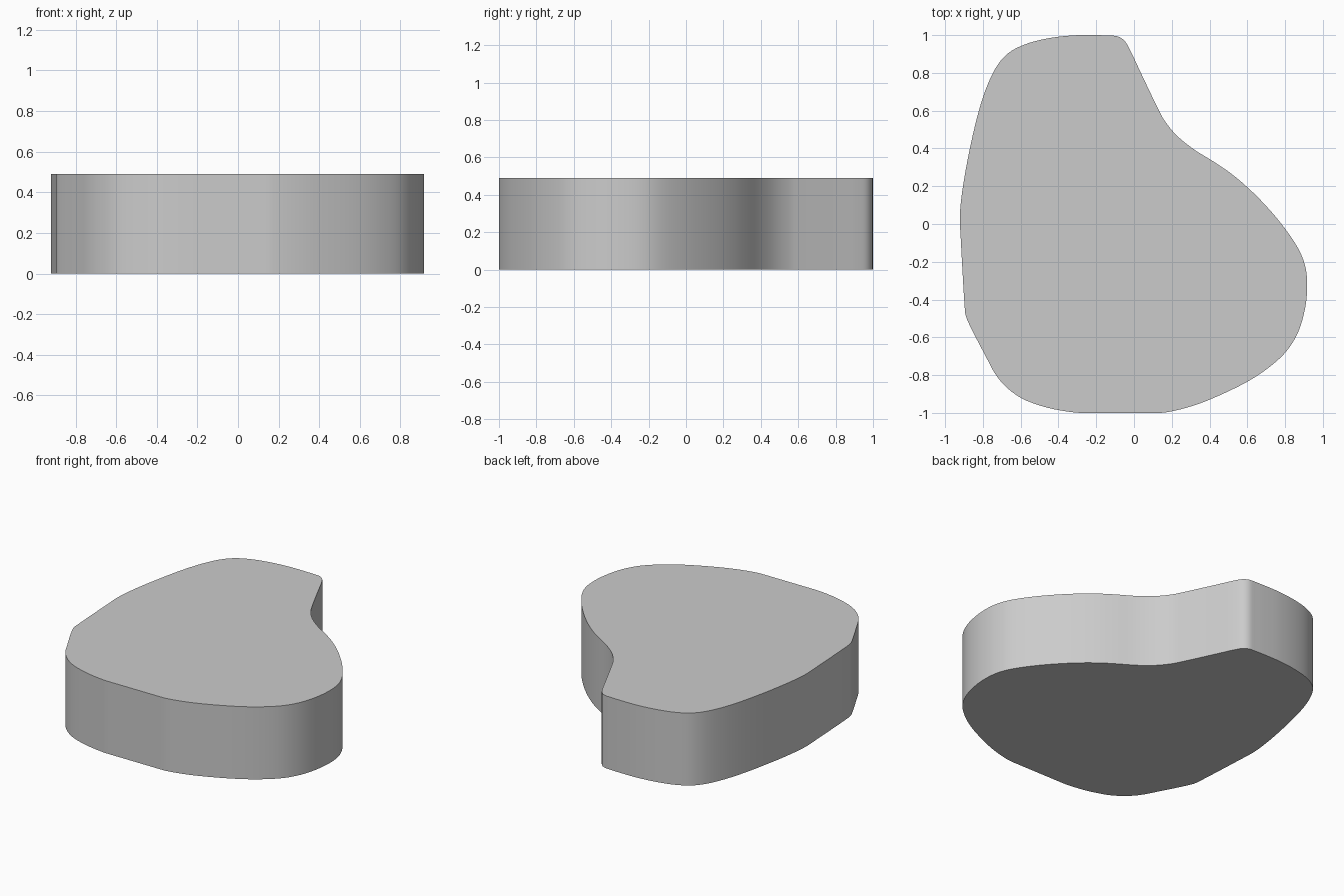
import bpy, bmesh
from mathutils import Vector

if "Cube" in bpy.data.objects:
    bpy.data.objects.remove(bpy.data.objects["Cube"])

HEIGHT = 0.49
STEPS = 4

# Outline control points, clockwise from the top edge
OUTLINE = [Vector(p) for p in (
    (-0.23, 1.0), (-0.14, 0.998), (-0.085, 0.993), (-0.05, 0.97), (-0.02, 0.92),
    (0.02, 0.835), (0.13, 0.605), (0.16, 0.55), (0.22, 0.475), (0.31, 0.40),
    (0.43, 0.325), (0.51, 0.27), (0.60, 0.195), (0.70, 0.095), (0.80, -0.025),
    (0.88, -0.15), (0.91, -0.24), (0.917, -0.34), (0.905, -0.45), (0.87, -0.57),
    (0.81, -0.67), (0.72, -0.755), (0.60, -0.835), (0.40, -0.93), (0.28, -0.972),
    (0.17, -0.997), (0.12, -1.0), (-0.27, -1.0), (-0.32, -0.997), (-0.46, -0.972),
    (-0.60, -0.92), (-0.69, -0.85), (-0.74, -0.785), (-0.78, -0.71), (-0.875, -0.525),
    (-0.892, -0.48), (-0.897, -0.43), (-0.917, -0.08), (-0.922, 0.03), (-0.915, 0.13),
    (-0.88, 0.345), (-0.82, 0.605), (-0.77, 0.75), (-0.72, 0.845), (-0.665, 0.905),
    (-0.58, 0.95), (-0.46, 0.982), (-0.33, 0.998))]


def smooth_closed(pts, steps):
    """Closed curve through the points (centripetal spacing)."""
    out, n = [], len(pts)
    for i in range(n):
        a, b, c, d = (pts[(i + k) % n] for k in (-1, 0, 1, 2))
        t0, t1, t2 = ((q - p).length ** 0.5 for p, q in ((a, b), (b, c), (c, d)))
        m1 = (c - b) + t1 * ((b - a) / t0 - (c - a) / (t0 + t1))
        m2 = (c - b) + t1 * ((d - c) / t2 - (d - b) / (t1 + t2))
        for s in range(steps):
            u = s / steps
            out.append((2*u**3 - 3*u**2 + 1) * b + (u**3 - 2*u**2 + u) * m1
                       + (3*u**2 - 2*u**3) * c + (u**3 - u**2) * m2)
    return out


# Slab: outline face extruded upward
bm = bmesh.new()
verts = [bm.verts.new((p.x, max(-1, min(1, p.y)), 0)) for p in smooth_closed(OUTLINE, STEPS)]
base = bm.faces.new(verts)
top = bmesh.ops.extrude_face_region(bm, geom=[base], use_keep_orig=True)
bmesh.ops.translate(bm, vec=(0, 0, HEIGHT),
                    verts=[g for g in top["geom"] if isinstance(g, bmesh.types.BMVert)])
bmesh.ops.recalc_face_normals(bm, faces=bm.faces)
mesh = bpy.data.meshes.new("rounded_slab")
bm.to_mesh(mesh)
bm.free()
slab = bpy.data.objects.new("rounded_slab", mesh)
bpy.context.collection.objects.link(slab)

# Smooth side wall with sharp rims
bpy.context.view_layer.objects.active = slab
slab.select_set(True)
bpy.ops.object.shade_smooth_by_angle(angle=0.6)
